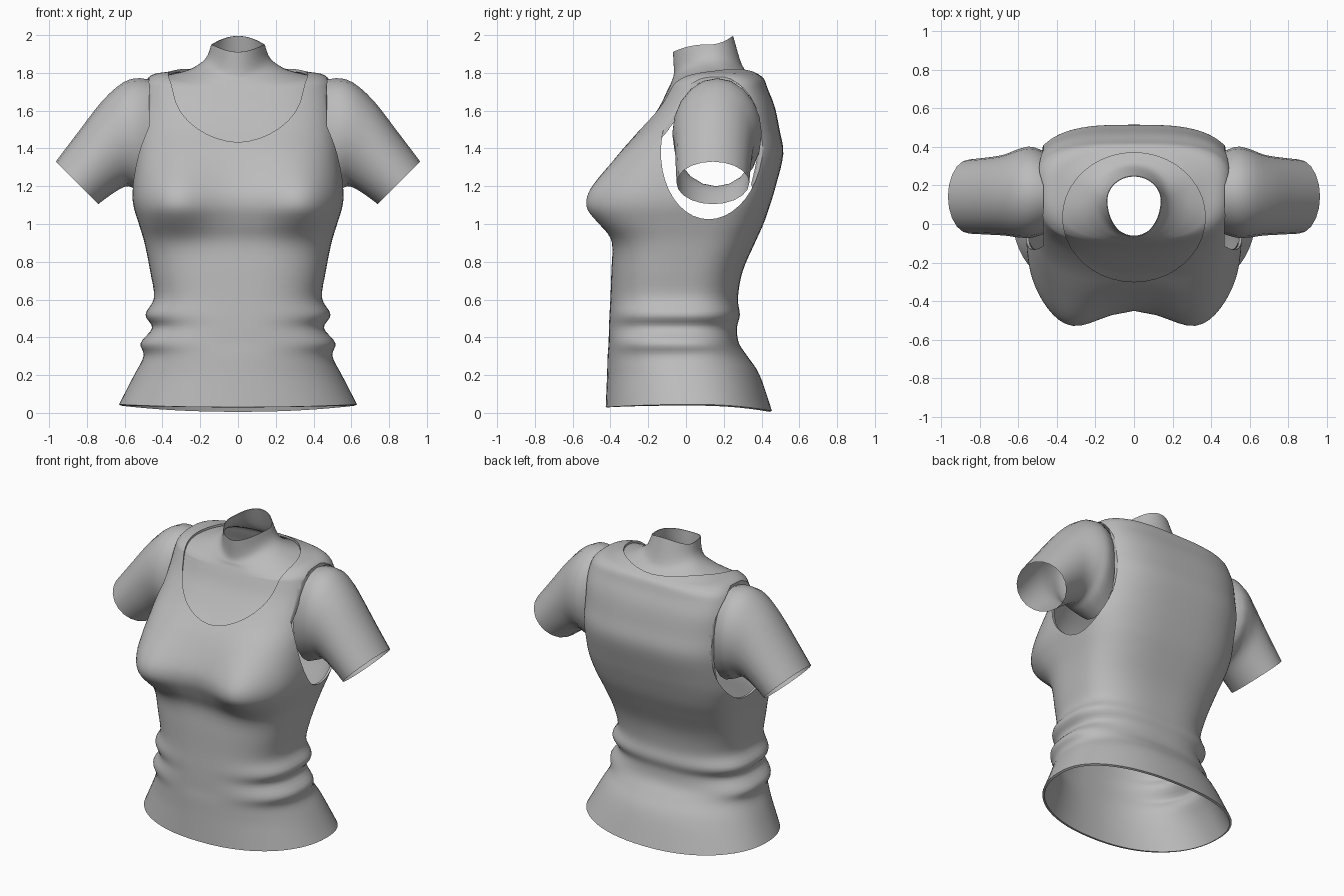
import bpy, bmesh, math
from mathutils import Vector

cube = bpy.data.objects.get("Cube")
if cube:
    bpy.data.objects.remove(cube, do_unlink=True)

grey = bpy.data.materials.new("plain grey")
grey.use_nodes = True
grey.diffuse_color = (0.5, 0.5, 0.5, 1)
grey.node_tree.nodes["Principled BSDF"].inputs["Base Color"].default_value = (0.5, 0.5, 0.5, 1)

# Torso sections: side height, half width, front y, back y, then optional front and back heights
TORSO = [
    (.045, .63, -.425, .455, .03, .01),
    (.2, .55, -.418, .39), (.3, .5, -.415, .325), (.37, .515, -.41, .28),
    (.45, .455, -.408, .27), (.52, .49, -.405, .285), (.61, .445, -.4, .275),
    (.75, .465, -.395, .3), (.9, .495, -.39, .365), (1, .525, -.42, .41),
    (1.1, .555, -.445, .445), (1.2, .56, -.43, .475), (1.37, .548, -.345, .515),
    (1.5, .535, -.245, .495), (1.62, .525, -.16, .47), (1.71, .51, -.115, .435),
    (1.765, .485, -.105, .415, 1.73, 1.765),
    (1.795, .44, -.1, .395, 1.74, 1.785),
    (1.808, .36, -.095, .37, 1.75, 1.8),
    (1.835, .26, -.09, .345, 1.765, 1.815),
    (1.885, .185, -.08, .31, 1.8, 1.85),
    (1.955, .157, -.085, .265, 1.91, 2),
]
# Arm sections: top x, top z, bottom x, bottom z, front y, back y
ARM = [
    (.42, 1.75, .45, 1.14, -.04, .36),
    (.52, 1.772, .53, 1.175, -.07, .4),
    (.61, 1.748, .58, 1.2, -.07, .39),
    (.72, 1.65, .625, 1.185, -.06, .36),
    (.84, 1.495, .68, 1.15, -.055, .345),
    (.965, 1.33, .74, 1.105, -.05, .335),
]


def clamp(v):
    return max(0, min(1, v))


def refine(rows, steps):
    """Put smooth in-between sections through the given ones."""
    out = []
    last = len(rows) - 1
    for i in range(last):
        four = [Vector(rows[max(0, min(last, i + k))]) for k in (-1, 0, 1, 2)]
        a, b, c, d = four
        for s in range(steps):
            t = s / steps
            out.append(b + (c - a) * t / 2
                       + (2 * a - 5 * b + 4 * c - d) * t * t / 2
                       + (3 * b - a - 3 * c + d) * t ** 3 / 2)
    return out + [Vector(rows[last])]


def torso_ring(row, sides=72):
    zs, hw, yf, yb, zf, zb = row
    n = 2.2 + .9 * clamp((zs - .2) / .8) - 1.1 * clamp((zs - 1.75) / .12)
    cy = (yf + yb) / 2 + .03
    ring = []
    for k in range(sides):
        t = math.tau * k / sides
        c, s = math.cos(t), math.sin(t)
        x = hw * math.copysign(abs(c) ** (2 / n), c)
        depth = yb - cy if s > 0 else cy - yf
        y = cy + depth * math.copysign(abs(s) ** (2 / n), s)
        z = zs + ((zb if s > 0 else zf) - zs) * s * s
        # Bust, swelling more sharply from below than from above
        spread = .1 if z < 1.1 else .17
        swell = math.exp(-((abs(x) - .35) / .14) ** 2 / 2 - ((z - 1.1) / spread) ** 2 / 2)
        y -= .115 * swell * clamp((cy - y) / .25)
        ring.append(Vector((x, y, z)))
    return ring


def arm_ring(row, side, sides=20):
    tx, tz, bx, bz, yf, yb = row
    top, bottom = Vector((tx, 0, tz)), Vector((bx, 0, bz))
    ring = []
    for k in range(sides):
        t = math.tau * k / sides
        p = (top + bottom) / 2 + (top - bottom) / 2 * math.cos(t)
        ring.append(Vector((side * p.x, (yf + yb) / 2 + (yb - yf) / 2 * math.sin(t), p.z)))
    return ring


def make(name, bm):
    mesh = bpy.data.meshes.new(name)
    bm.to_mesh(mesh)
    bm.free()
    mesh.materials.append(grey)
    obj = bpy.data.objects.new(name, mesh)
    bpy.context.collection.objects.link(obj)
    return obj


def loft(name, rings, inset=0):
    bm = bmesh.new()
    loops = [[bm.verts.new(p) for p in ring] for ring in rings]
    for low, high in zip(loops, loops[1:]):
        for i in range(len(low)):
            j = (i + 1) % len(low)
            bm.faces.new((low[i], low[j], high[j], high[i]))
    bm.normal_update()
    for v, n in [(v, v.normal.copy()) for v in bm.verts]:
        v.co -= n * inset
    return make(name, bm)


def prism(name, rim, push):
    """Closed straight prism used as a cutter."""
    bm = bmesh.new()
    a = [bm.verts.new(p) for p in rim]
    b = [bm.verts.new(p + push) for p in rim]
    bm.faces.new(a)
    bm.faces.new(b)
    for i in range(len(a)):
        j = (i + 1) % len(a)
        bm.faces.new((a[i], a[j], b[j], b[i]))
    bmesh.ops.recalc_face_normals(bm, faces=bm.faces)
    obj = make(name, bm)
    obj.hide_render = True
    return obj


def select(obj):
    bpy.ops.object.select_all(action='DESELECT')
    obj.select_set(True)
    bpy.context.view_layer.objects.active = obj


def finish(obj, thickness=0, cutters=()):
    select(obj)
    if thickness:
        mod = obj.modifiers.new("cloth", 'SOLIDIFY')
        mod.thickness = thickness
        mod.offset = -1
        bpy.ops.object.modifier_apply(modifier=mod.name)
    for cutter in cutters:
        mod = obj.modifiers.new("opening", 'BOOLEAN')
        mod.operation = 'DIFFERENCE'
        mod.solver = 'EXACT'
        mod.object = cutter
        bpy.ops.object.modifier_apply(modifier=mod.name)
    bpy.ops.object.shade_smooth_by_angle(angle=math.radians(45))


# Cutters for the neckline and the two armholes
angles = [math.tau * k / 40 for k in range(40)]
neckline = prism("neckline_cutter",
                 [Vector((.37 * math.cos(t), .035 + .335 * math.sin(t), 1.3)) for t in angles],
                 Vector((0, 0, 1)))
armholes = []
for side in (-1, 1):
    rim = [Vector((side * .47, .155 + .27 * math.cos(t) - .035 * (1 - math.sin(t)) / 2,
                   1.405 + .38 * math.sin(t))) for t in angles]
    armholes.append(prism("armhole_cutter", rim, Vector((side * .5, 0, 0))))

full = [row if len(row) == 6 else row + (row[0], row[0]) for row in TORSO]

# Sleeveless top
shirt = loft("sleeveless_top", [torso_ring(r) for r in refine(full[:-2], 4)])
finish(shirt, .014, [neckline] + armholes)

# Chest, shoulders and open neck under the top
skin = loft("chest_and_neck", [torso_ring(r) for r in refine(full[11:], 4)], .016)
finish(skin, .004, armholes)

# Open upper arms
for side, label in ((1, "left"), (-1, "right")):
    arm = loft(label + "_upper_arm", [arm_ring(r, side) for r in refine(ARM, 3)])
    if side > 0:
        arm.data.flip_normals()
    finish(arm)

for cutter in [neckline] + armholes:
    bpy.data.objects.remove(cutter, do_unlink=True)
